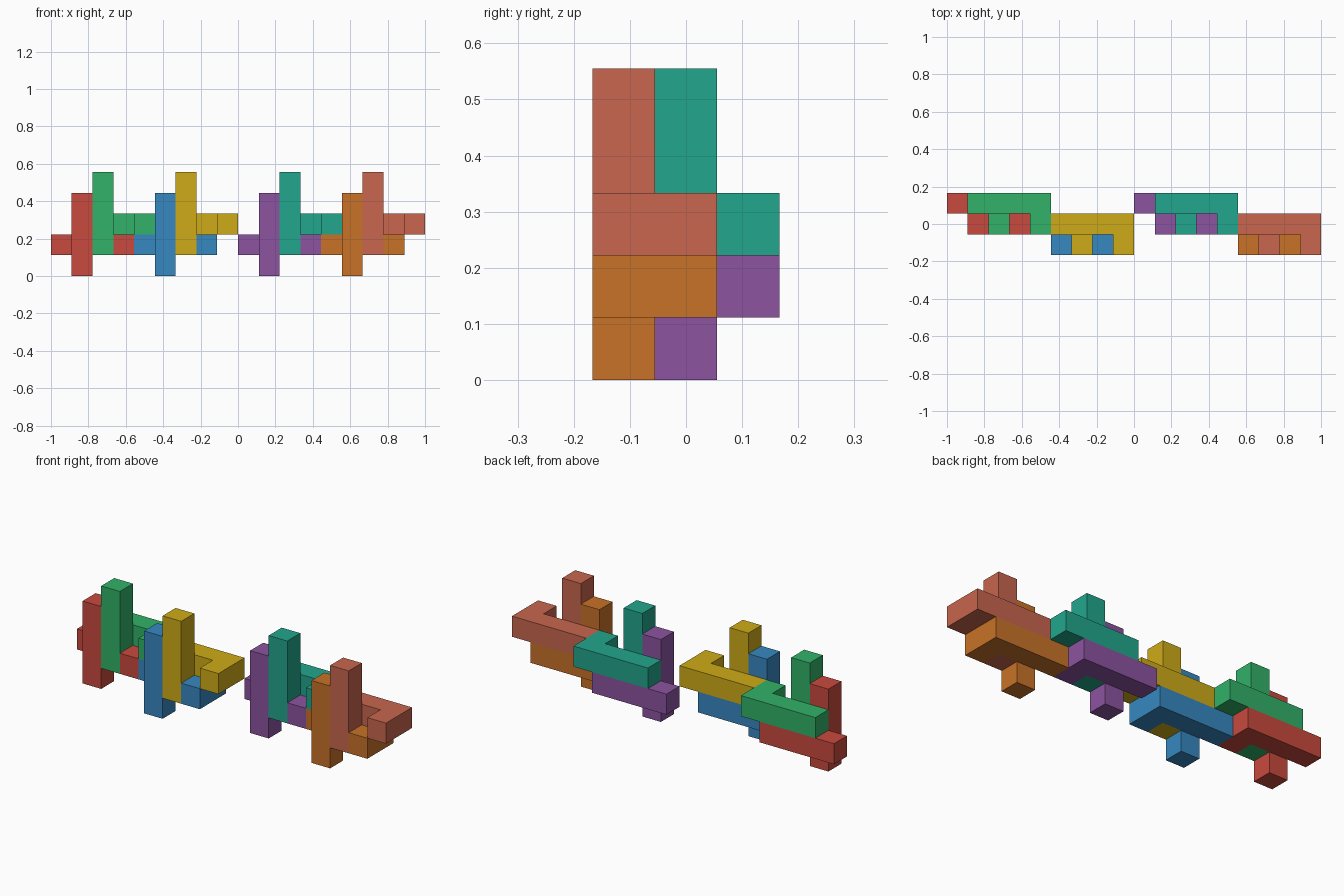
import bpy, bmesh, math
from mathutils import Vector

if "Cube" in bpy.data.objects:
    bpy.data.objects.remove(bpy.data.objects["Cube"])

U = 1 / 9  # edge of one cube cell


def linear(hex_code):
    rgb = [int(hex_code[i:i + 2], 16) / 255 for i in (0, 2, 4)]
    return [c / 12.92 if c <= 0.04045 else ((c + 0.055) / 1.055) ** 2.4 for c in rgb] + [1]


# One puzzle piece: a 4-cell bar, a 4-cell pillar in front of it, and a stub at the bar's end
CELLS = {(x, 0, 1) for x in range(4)} | {(1, -1, z) for z in range(4)} | {(3, -1, 1)}


def puzzle_piece(name, shift, color):
    bm = bmesh.new()
    verts = {}

    def corner(p):
        if p not in verts:
            verts[p] = bm.verts.new([(p[i] + shift[i]) * U for i in range(3)])
        return verts[p]

    # Keep only cell sides that have no neighbouring cell
    for cell in CELLS:
        for axis in range(3):
            a, b = (axis + 1) % 3, (axis + 2) % 3
            for side in (0, 1):
                near = list(cell)
                near[axis] += 2 * side - 1
                if tuple(near) in CELLS:
                    continue
                loop = []
                for da, db in ((0, 0), (1, 0), (1, 1), (0, 1)):
                    p = list(cell)
                    p[axis] += side
                    p[a] += da
                    p[b] += db
                    loop.append(corner(tuple(p)))
                bm.faces.new(loop if side else loop[::-1])

    # Merge the coplanar cell sides into clean flat faces
    bmesh.ops.dissolve_limit(bm, angle_limit=math.radians(1),
                             verts=bm.verts[:], edges=bm.edges[:])
    mesh = bpy.data.meshes.new(name)
    bm.to_mesh(mesh)
    bm.free()
    mat = bpy.data.materials.new(name + "_color")
    mat.diffuse_color = linear(color)
    mat.use_nodes = True
    mat.node_tree.nodes["Principled BSDF"].inputs["Base Color"].default_value = mat.diffuse_color
    mesh.materials.append(mat)
    bpy.context.collection.objects.link(bpy.data.objects.new(name, mesh))


# Two identical groups of four interlocking pieces, side by side
GROUPS = [
    [("red", "C94A3E"), ("green", "32B268"), ("blue", "3788C0"), ("yellow", "CEAB18")],
    [("purple", "8C54A0"), ("teal", "22A68C"), ("orange", "C87228"), ("salmon", "C8664E")],
]
OFFSETS = [(0, 0, 0), (1, 0, 1), (4, -1, 0), (5, -1, 1)]
START = Vector((-9, 0.5, 0))

for g, group in enumerate(GROUPS):
    for (label, color), off in zip(group, OFFSETS):
        puzzle_piece(label + "_piece", START + Vector((9 * g, 0, 0)) + Vector(off), color)
